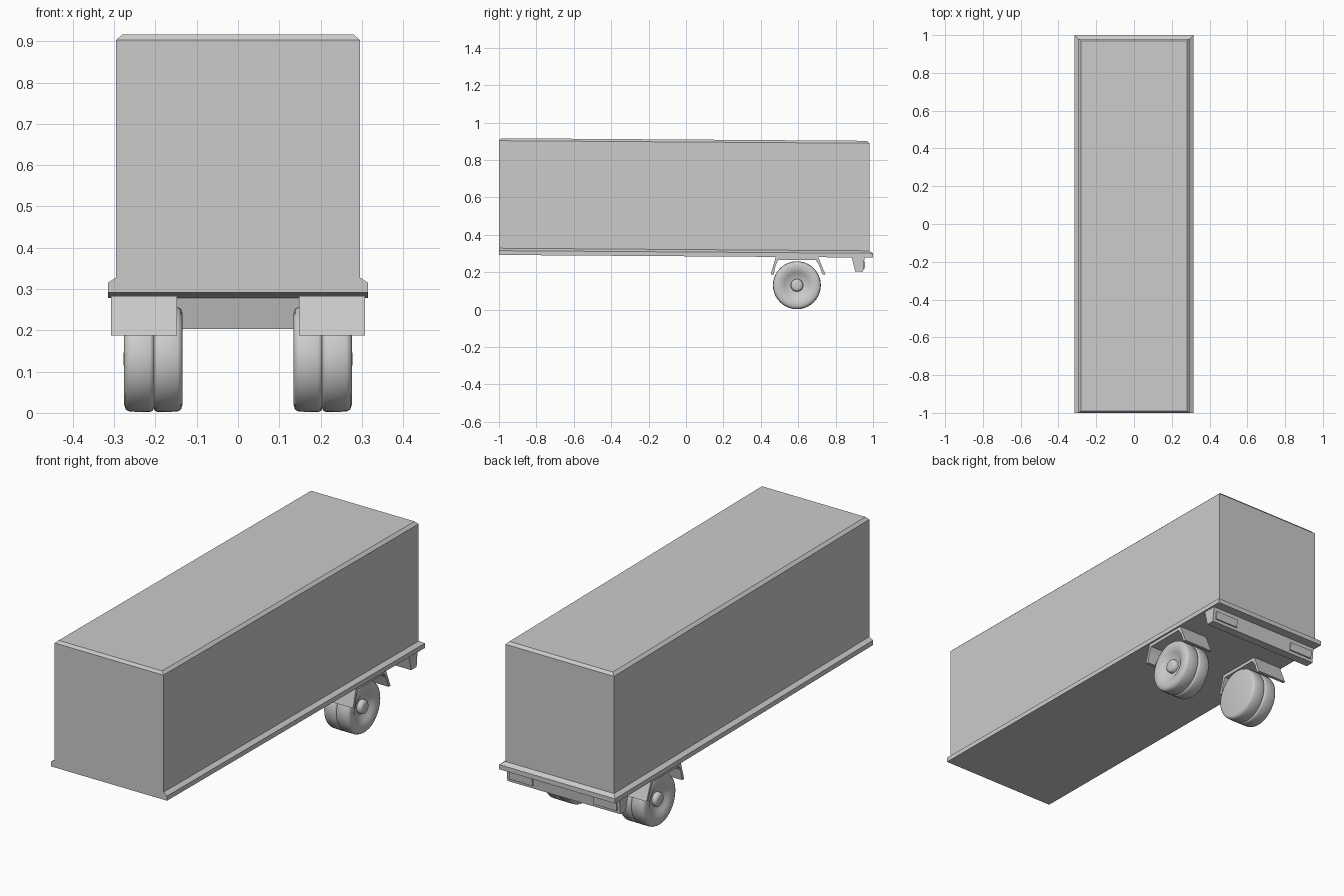
import bpy, bmesh, math

if "Cube" in bpy.data.objects:
    bpy.data.objects.remove(bpy.data.objects["Cube"])

SLOPE = 0.007  # the cargo box leans slightly down to the rear


def finish(name, bm, smooth=False):
    bmesh.ops.remove_doubles(bm, verts=bm.verts, dist=1e-5)
    bmesh.ops.recalc_face_normals(bm, faces=bm.faces)
    me = bpy.data.meshes.new(name)
    bm.to_mesh(me)
    bm.free()
    ob = bpy.data.objects.new(name, me)
    bpy.context.collection.objects.link(ob)
    if smooth:
        bpy.ops.object.select_all(action='DESELECT')
        bpy.context.view_layer.objects.active = ob
        ob.select_set(True)
        bpy.ops.object.shade_smooth_by_angle(angle=math.radians(50))
    return ob


def extrude_x(name, profile, x0, x1):
    """Extrude a closed (y, z) profile from x0 to x1."""
    bm = bmesh.new()
    face = bm.faces.new([bm.verts.new((x0, y, z)) for y, z in profile])
    ext = bmesh.ops.extrude_face_region(bm, geom=[face])
    moved = [g for g in ext['geom'] if isinstance(g, bmesh.types.BMVert)]
    bmesh.ops.translate(bm, verts=moved, vec=(x1 - x0, 0, 0))
    return finish(name, bm)


def mirror_x(ob):
    ob.modifiers.new("mirror", 'MIRROR').use_mirror_merge = False


# Cargo box and floor rail: stacked rectangles (half width, front, rear, z)
levels = [(0.315, -1, 1, 0.292), (0.315, -1, 1, 0.315),
          (0.295, -1, 0.98, 0.328), (0.295, -1, 0.98, 0.903),
          (0.281, -0.99, 0.968, 0.916)]
bm = bmesh.new()
rings = []
for w, y0, y1, z in levels:
    rings.append([bm.verts.new((x, y, z - SLOPE * (y + 1)))
                  for x, y in ((-w, y0), (w, y0), (w, y1), (-w, y1))])
for a, b in zip(rings, rings[1:]):
    for i in range(4):
        j = (i + 1) % 4
        bm.faces.new((a[i], a[j], b[j], b[i]))
bm.faces.new(rings[0])
bm.faces.new(rings[-1])
finish("cargo_box", bm)

# Dual wheels: lathed (x, radius) profile with dished face and hub
WHEEL_Y, WHEEL_Z = 0.593, 0.13
tyre = [(.137, 0), (.135, .112), (.138, .122), (.147, .127), (.194, .128),
        (.201, .125), (.204, .119), (.207, .125), (.214, .128), (.262, .127),
        (.272, .122), (.276, .110), (.276, .090), (.268, .070), (.256, .052),
        (.253, .034), (.270, .032), (.275, .026), (.277, .014), (.277, 0)]
bm = bmesh.new()
verts = [bm.verts.new((x, WHEEL_Y, WHEEL_Z + r)) for x, r in tyre]
edges = [bm.edges.new(p) for p in zip(verts, verts[1:])]
bmesh.ops.spin(bm, geom=verts + edges, cent=(0, WHEEL_Y, WHEEL_Z),
               axis=(1, 0, 0), angle=math.tau, steps=40)
mirror_x(finish("dual_wheels", bm, smooth=True))

# Mudguards: bent strip over each wheel pair
outer = [(-.140, .188), (-.113, .283), (.113, .283), (.152, .188)]
inner = [(.137, .188), (.118, .240), (.100, .265),
         (-.100, .265), (-.113, .240), (-.124, .188)]
guard = [(WHEEL_Y + y, z) for y, z in outer + inner]
mirror_x(extrude_x("mudguards", guard, 0.148, 0.307))

# Rear bumper and its lamp panels
extrude_x("rear_bumper", [(.885, .284), (.905, .203), (.947, .203), (.955, .284)],
          -0.307, 0.307)
lamp = [(.945, .218), (.955, .218), (.958, .258), (.945, .258)]
mirror_x(extrude_x("rear_lamps", lamp, 0.165, 0.292))
